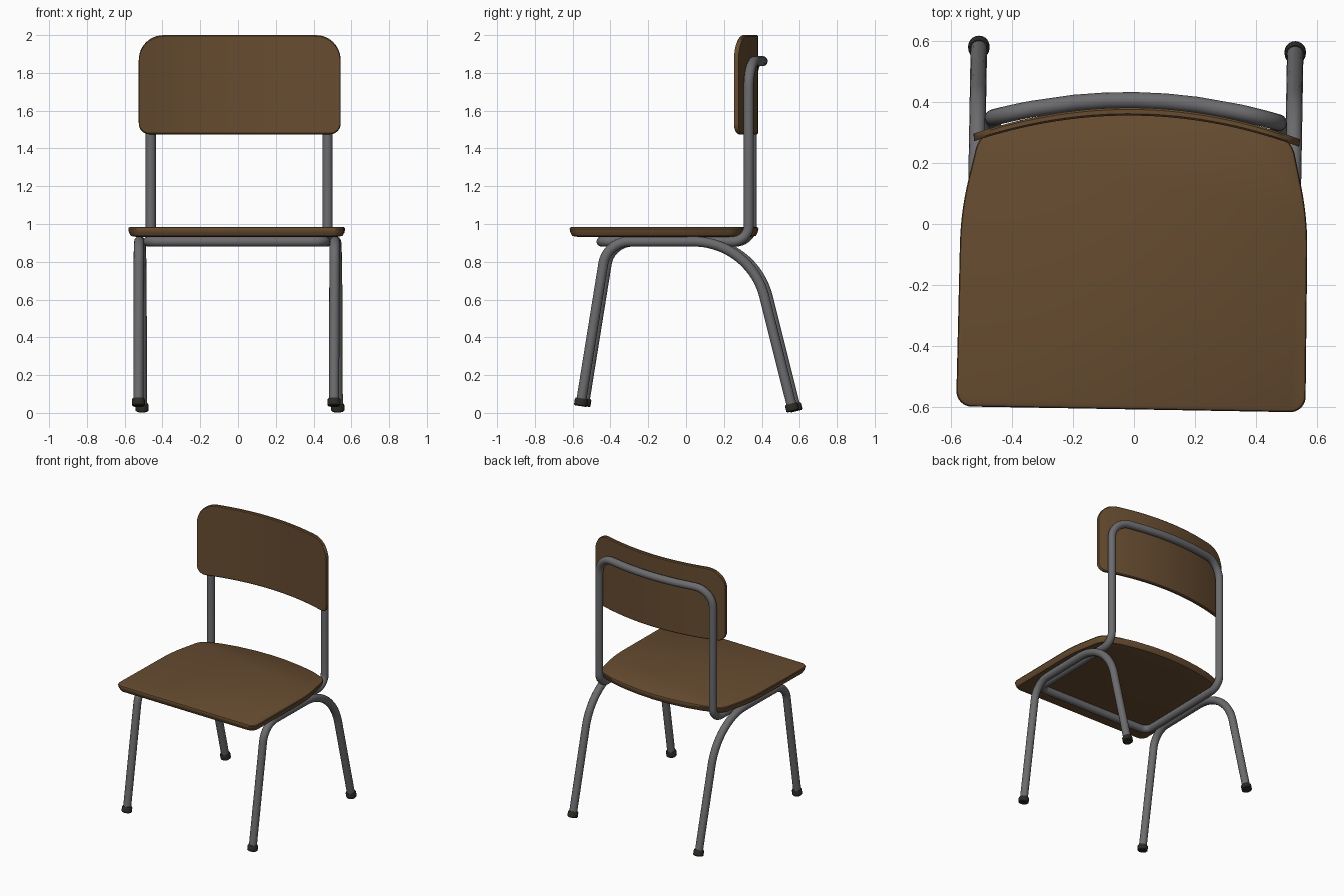
import bpy, bmesh, math
from mathutils import Vector, Matrix

if "Cube" in bpy.data.objects:
    bpy.data.objects.remove(bpy.data.objects["Cube"])

TURN = Matrix.Rotation(math.radians(-1), 4, 'Z')   # whole chair sits slightly turned


def mat(name, col):
    m = bpy.data.materials.new(name)
    m.diffuse_color = (*col, 1)
    m.use_nodes = True
    m.node_tree.nodes["Principled BSDF"].inputs["Base Color"].default_value = m.diffuse_color
    return m


WOOD = mat("brown wood", (0.135, 0.072, 0.030))
TOP = mat("seat top brown", (0.100, 0.066, 0.059))
STEEL = mat("grey steel", (0.150, 0.150, 0.158))
RUBBER = mat("dark rubber", (0.024, 0.023, 0.017))


def finish(name, me, mats, angle=35):
    me.transform(TURN)
    me.materials.clear()
    for m in mats:
        me.materials.append(m)
    me.shade_smooth()
    me.set_sharp_from_angle(angle=math.radians(angle))
    ob = bpy.data.objects.new(name, me)
    bpy.context.collection.objects.link(ob)
    return ob


def fillet(pts, closed=False, n=10):
    """Round the corners of a path; pts are (x, y, z, radius)."""
    out = []
    for i, p in enumerate(pts):
        v, r = Vector(p[:3]), p[3]
        if r == 0 or (not closed and i in (0, len(pts) - 1)):
            out.append(v)
            continue
        a = (Vector(pts[i - 1][:3]) - v).normalized()
        b = (Vector(pts[(i + 1) % len(pts)][:3]) - v).normalized()
        half = a.angle(b) / 2
        c = v + (a + b).normalized() * r / math.sin(half)
        t = r / math.tan(half)
        s, e = v + a * t - c, v + b * t - c
        w = s.angle(e)
        for k in range(n + 1):
            f = k / n
            out.append(c + (s * math.sin((1 - f) * w) + e * math.sin(f * w)) / math.sin(w))
    return out


def tube(name, path, closed=False, radius=0.027):
    cu = bpy.data.curves.new(name, 'CURVE')
    cu.dimensions = '3D'
    cu.bevel_depth, cu.bevel_resolution, cu.use_fill_caps = radius, 5, True
    sp = cu.splines.new('POLY')
    sp.points.add(len(path) - 1)
    for q, p in zip(sp.points, path):
        q.co = (*p, 1)
    sp.use_cyclic_u = closed
    tmp = bpy.data.objects.new("tmp", cu)
    bpy.context.collection.objects.link(tmp)
    me = bpy.data.meshes.new_from_object(tmp.evaluated_get(bpy.context.evaluated_depsgraph_get()))
    bpy.data.objects.remove(tmp)
    bpy.data.curves.remove(cu)
    me.name = name
    return finish(name, me, [STEEL], 50)


def loft(rings):
    """Bridge closed rings of points, cap both ends."""
    bm = bmesh.new()
    vs = [[bm.verts.new(p) for p in r] for r in rings]
    n = len(vs[0])
    for a, b in zip(vs, vs[1:]):
        for i in range(n):
            j = (i + 1) % n
            bm.faces.new((a[i], a[j], b[j], b[i]))
    bm.faces.new(vs[0][::-1])
    bm.faces.new(vs[-1])
    bmesh.ops.recalc_face_normals(bm, faces=bm.faces)
    return bm


def to_mesh(bm, name):
    me = bpy.data.meshes.new(name)
    bm.to_mesh(me)
    bm.free()
    return me


# Seat: rounded outline, curved back edge, thin slab
right = [(0.572, -0.607, 0, 0.05), (0.568, 0.03, 0, 1.0), (0.512, 0.283, 0, 0.09),
         (0.38, 0.333, 0, 0), (0.26, 0.360, 0, 0), (0.13, 0.377, 0, 0)]
left = [(-x, y, z, r) for x, y, z, r in reversed(right)]
outline = fillet(right + [(0, 0.383, 0, 0)] + left, True)
rings = []
for inset, z in [(0.04, 0.932), (0.014, 0.937), (0.004, 0.955), (0, 0.974), (0.003, 0.981), (0.010, 0.985)]:
    rings.append([(p.x * (1 - inset / 0.57), -0.11 + (p.y + 0.11) * (1 - inset / 0.5), z) for p in outline])
bm = loft(rings)
bm.normal_update()
for f in bm.faces:
    f.material_index = 1 if f.normal.z > 0.9 else 0
finish("seat", to_mesh(bm, "seat"), [WOOD, TOP])

# Backrest: bent board with rounded corners, made as columns across x
W, LO, HI, T, C = 0.532, 1.475, 2.0, 0.026, 0.006
RT, RB = 0.13, 0.055


def corner(x, r):
    d = max(0, abs(x) - (W - r))
    return r - math.sqrt(max(0, r * r - d * d))


rings = []
N = 48
for i in range(N + 1):
    x = -W * math.cos(math.pi * i / N)
    lo, hi = LO + corner(x, RB), HI - corner(x, RT)
    nrm = Vector((x / 1.52, math.sqrt(1 - (x / 1.52) ** 2)))
    y = 0.355 - x * x / 3.05
    sec = [(0, lo + C), (0, hi - C), (C, hi), (T - C, hi), (T, hi - C), (T, lo + C), (T - C, lo), (C, lo)]
    rings.append([(x + nrm.x * d * 0.3 + 0.004, y + nrm.y * d, z) for d, z in sec])
finish("backrest", to_mesh(loft(rings), "backrest"), [WOOD])

# Back frame: one closed tube under the seat and up behind the backrest
X, Y, ZS, ZT = 0.468, 0.340, 0.907, 1.862
half = [(X, -0.44, ZS, 0.06), (X, Y, ZS, 0.085), (X, Y, 1.4, 0), (X, Y, ZT, 0.13)]
bar = [(x / 10, Y, ZT, 0) for x in range(2, -3, -1)]
path = fillet(half + bar + [(-x, y, z, r) for x, y, z, r in reversed(half)], True)
for p in path:
    if p.z > 1.3:                       # top bar follows the board's bend
        p.y = 0.405 - (0.405 - Y) * (p.x / X) ** 2
tube("back_frame", path, True)

# Legs: one bent tube per side, with rubber feet
LX = 0.518
for side, s in (("left", -1), ("right", 1)):
    front, c1 = Vector((s * LX, -0.550, 0.036)), Vector((s * LX, -0.410, ZS))
    rear, c2 = Vector((s * LX, 0.575, 0.009)), Vector((s * LX, 0.350, ZS))
    f_up, r_up = (c1 - front).normalized(), (c2 - rear).normalized()
    tube(side + "_leg_tube", fillet([(*(front + f_up * 0.02), 0), (*c1, 0.14),
                                     (*c2, 0.385), (*(rear + r_up * 0.02), 0)], n=20))
    for part, base, up in (("front", front, f_up), ("rear", rear, r_up)):
        q = up.to_track_quat('Z', 'Y').to_matrix()
        rings = [[base + q @ Vector((r * math.cos(a), r * math.sin(a), h))
                  for a in (k * math.tau / 20 for k in range(20))]
                 for r, h in ((0.030, 0), (0.035, 0.005), (0.035, 0.034), (0.030, 0.042))]
        name = f"{side}_{part}_foot"
        finish(name, to_mesh(loft(rings), name), [RUBBER])
